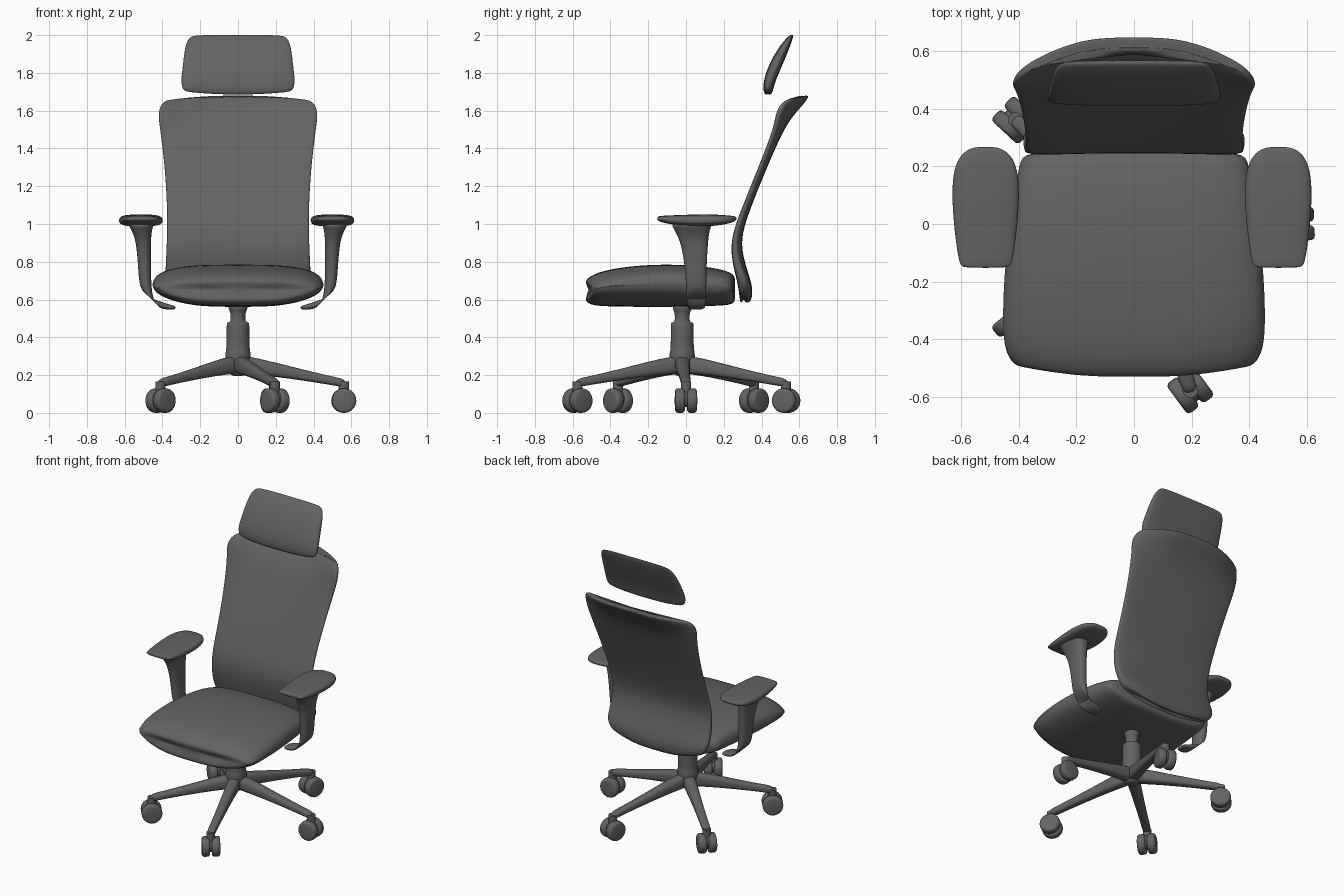
import bpy, bmesh
from math import sin, cos, pi, radians, atan2, copysign
from mathutils import Vector, Matrix

cube = bpy.data.objects.get("Cube")
if cube:
    bpy.data.objects.remove(cube, do_unlink=True)

GREY = (0.125, 0.125, 0.127, 1)
mat = bpy.data.materials.new("charcoal grey")
mat.use_nodes = True
mat.diffuse_color = GREY
bsdf = mat.node_tree.nodes["Principled BSDF"]
bsdf.inputs["Base Color"].default_value = GREY
bsdf.inputs["Roughness"].default_value = 0.7


def finish(name, bm):
    bmesh.ops.recalc_face_normals(bm, faces=bm.faces)
    mesh = bpy.data.meshes.new(name)
    bm.to_mesh(mesh)
    bm.free()
    mesh.materials.append(mat)
    ob = bpy.data.objects.new(name, mesh)
    bpy.context.collection.objects.link(ob)
    bpy.ops.object.select_all(action="DESELECT")
    ob.select_set(True)
    bpy.context.view_layer.objects.active = ob
    return ob


def loft(name, stations, n=24, power=2, bend=None):
    """Skin superellipse sections, each (centre, half axis, half axis)."""
    bm = bmesh.new()
    rings = []
    for c, a, b in stations:
        ring = []
        for i in range(n):
            t = 2 * pi * (i + 0.5) / n
            u, v = (copysign(abs(f) ** (2 / power), f) for f in (cos(t), sin(t)))
            p = Vector(c) + Vector(a) * u + Vector(b) * v
            ring.append(bm.verts.new(bend(p) if bend else p))
        rings.append(ring)
    for r, s in zip(rings, rings[1:]):
        for i in range(n):
            j = (i + 1) % n
            bm.faces.new((r[i], r[j], s[j], s[i]))
    bm.faces.new(rings[0])
    bm.faces.new(rings[-1])
    ob = finish(name, bm)
    bpy.ops.object.shade_smooth()
    sub = ob.modifiers.new("Smooth", "SUBSURF")
    sub.levels = sub.render_levels = 2
    return ob


def clamp(v):
    return max(0.0, min(1.0, v))


# Seat cushion: sections from front to rear
def seat_bend(p):
    k = (p.x / 0.45) ** 2
    p.z += k * (0.055 if p.z < 0.66 else -0.025)
    p.y += k * (0.05 * clamp(-p.y * 2) - 0.02 * clamp(p.y * 4))
    return p


seat = [(-.54, .38, .60, .69), (-.53, .42, .575, .715), (-.49, .447, .56, .74),
        (-.40, .457, .555, .768), (-.2, .452, .553, .79), (0, .432, .555, .788),
        (.15, .41, .56, .772), (.24, .395, .565, .748), (.268, .37, .585, .72)]
loft("seat_cushion",
     [((0, y, (lo + hi) / 2), (w, 0, 0), (0, 0, (hi - lo) / 2)) for y, w, lo, hi in seat],
     n=32, power=4.5, bend=seat_bend)


# Backrest: sections from bottom to top, with a swept-back upper lip
def back_bend(p):
    lip = clamp((p.z - 1.46) / 0.2) ** 1.5
    low = clamp((0.78 - p.z) / 0.2)
    k = (p.x / 0.42) ** 2
    p.y += lip * (0.045 - 0.11 * k) + 0.008 - 0.016 * k
    p.z += 0.08 * k * low - 0.03 * k * lip
    return p


back = [(.57, .31, .30, .015), (.59, .36, .31, .032), (.66, .385, .31, .038),
        (.75, .385, .285, .034), (.85, .38, .262, .028), (.95, .376, .265, .023),
        (1.1, .376, .32, .021), (1.3, .388, .402, .02), (1.5, .412, .485, .022),
        (1.58, .423, .522, .027), (1.64, .417, .56, .03), (1.675, .395, .583, .025),
        (1.687, .35, .592, .012)]
loft("backrest", [((0, y, z), (w, 0, 0), (0, t, 0)) for z, w, y, t in back],
     n=32, power=4, bend=back_bend)

# Headrest
head = [(1.68, .265, .435, .012), (1.697, .295, .434, .025), (1.75, .303, .44, .031),
        (1.82, .295, .465, .036), (1.9, .286, .502, .033), (1.96, .276, .534, .024),
        (1.99, .255, .553, .014), (2.002, .225, .56, .007)]


def head_bend(p):
    p.z += 0.015 * (p.x / 0.3) ** 2 * clamp((1.8 - p.z) / 0.1)
    return p


loft("headrest", [((0, y, z), (w, 0, 0), (0, t, 0)) for z, w, y, t in head],
     n=32, power=3.5, bend=head_bend)

# Armrests: padded top on a post that curls under the seat
pad = [(-.152, .078, 1.03, .008), (-.143, .09, 1.028, .015), (-.08, .102, 1.021, .025),
       (.05, .116, 1.018, .033), (.15, .117, 1.02, .031), (.22, .102, 1.023, .023),
       (.255, .07, 1.027, .015), (.268, .035, 1.03, .007)]
# x, y, z, half depth, then half thickness along x and z
post = [(.515, .03, 1.01, .115, .075, 0), (.512, .03, .98, .1, .06, 0),
        (.503, .04, .93, .08, .043, 0), (.498, .048, .85, .066, .037, 0),
        (.494, .052, .75, .057, .034, 0), (.49, .054, .66, .054, .032, .008),
        (.468, .055, .605, .053, .025, .022), (.42, .055, .572, .05, .01, .022),
        (.36, .055, .56, .045, .003, .015), (.33, .055, .557, .035, 0, .008)]
for side, s in (("left", 1), ("right", -1)):
    loft(side + "_arm_pad",
         [((s * .507 - .007, y, z), (w, 0, 0), (0, 0, h)) for y, w, z, h in pad], power=3)
    loft(side + "_arm_post",
         [((s * x, y, z), (0, d, 0), (s * tx, 0, tz)) for x, y, z, d, tx, tz in post],
         n=16, power=2.6)

# Gas lift column and hub
HUB = Vector((0, -0.02, 0))
column = [(.195, .03), (.205, .045), (.24, .06), (.3, .071), (.33, .065), (.35, .062),
          (.47, .062), (.478, .059), (.482, .043), (.49, .04), (.53, .04), (.545, .05),
          (.58, .056)]
loft("gas_lift_column",
     [((0, HUB.y, z), (r, 0, 0), (0, r, 0)) for z, r in column], n=16)


# Star base legs with twin-wheel casters
def cylinder(bm, radius, depth, matrix, bevel=0.0):
    made = bmesh.ops.create_cone(bm, cap_ends=True, segments=28, radius1=radius,
                                 radius2=radius, depth=depth, matrix=matrix)
    if bevel:
        edges = {e for v in made["verts"] for e in v.link_edges
                 if any(len(f.verts) > 4 for f in e.link_faces)}
        bmesh.ops.bevel(bm, geom=list(edges), offset=bevel, segments=3,
                        profile=0.5, affect="EDGES")


leg = [(0, .255, .045, .05), (.15, .25, .04, .047), (.5, .213, .032, .033),
       (.85, .174, .027, .024), (.96, .163, .028, .024), (1.02, .153, .022, .018)]
tips = [(.56, 0, 0), (.19, .53, 0), (-.41, .36, 0), (-.41, -.36, 0), (.195, -.575, 17)]
for i, (x, y, swivel) in enumerate(tips, 1):
    tip = Vector((x, y, 0))
    run = tip - HUB
    across = Vector((-run.y, run.x, 0)).normalized()
    loft(f"base_leg_{i}",
         [(HUB + run * t + Vector((0, 0, z)), across * w, (0, 0, h)) for t, z, w, h in leg],
         n=12, power=2.8)
    bm = bmesh.new()
    frame = (Matrix.Translation(tip) @ Matrix.Rotation(atan2(run.y, run.x)
             + radians(swivel), 4, "Z"))
    lay = Matrix.Rotation(pi / 2, 4, "X")
    for s in (1, -1):
        cylinder(bm, .065, .052, frame @ Matrix.Translation((0, s * .032, .065)) @ lay, .016)
    cylinder(bm, .045, .03, frame @ Matrix.Translation((0, 0, .075)) @ lay)
    cylinder(bm, .027, .1, frame @ Matrix.Translation((0, 0, .115)))
    finish(f"caster_{i}", bm)
    bpy.ops.object.shade_smooth_by_angle(angle=radians(40))
